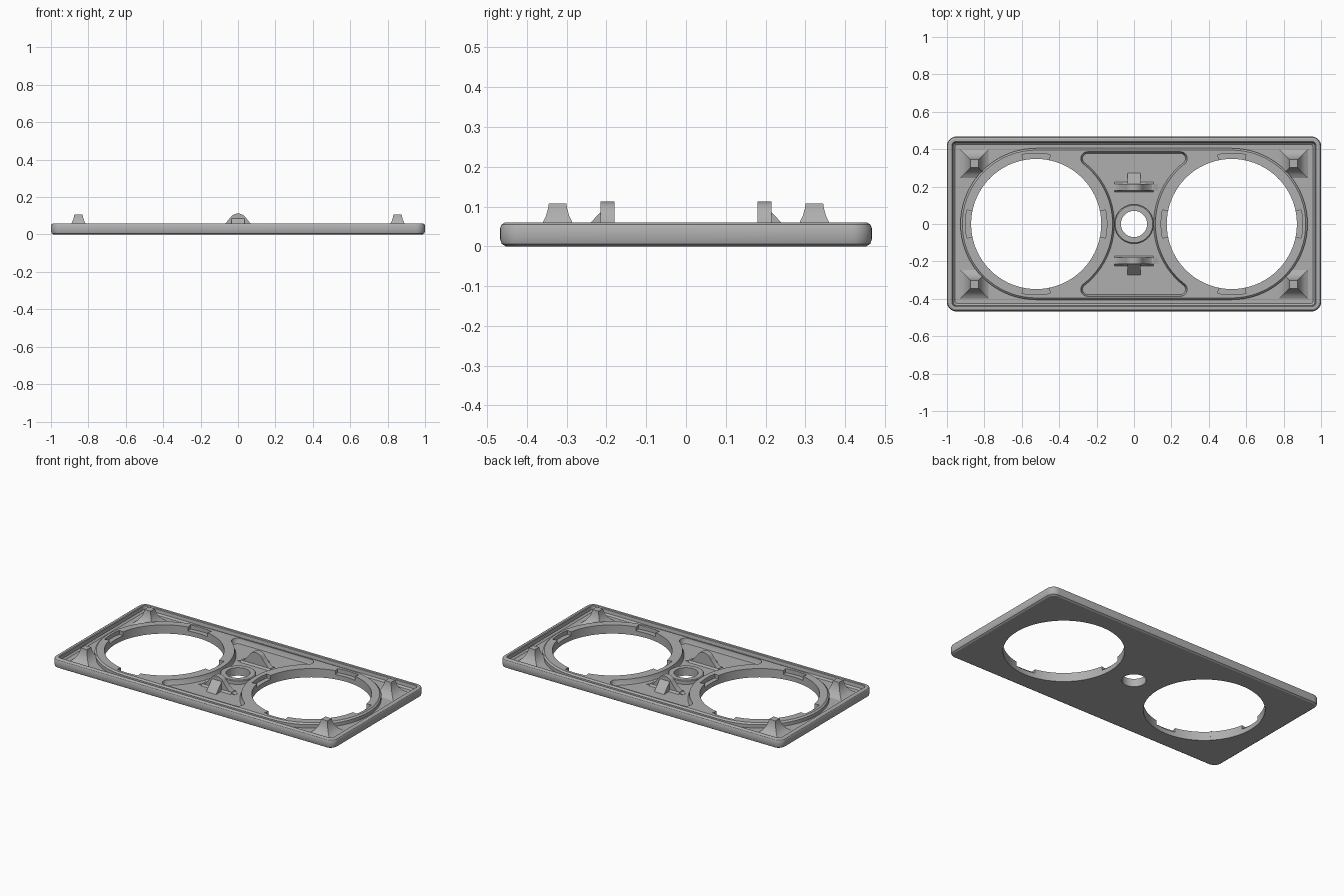
import bpy, bmesh
from math import sin, cos, pi, atan2, sqrt, radians

cube = bpy.data.objects.get("Cube")
if cube:
    bpy.data.objects.remove(cube, do_unlink=True)

# Single grey plastic
grey = bpy.data.materials.new("grey plastic")
grey.use_nodes = True
COLOR = (0.43, 0.43, 0.43, 1)
grey.diffuse_color = COLOR
grey.node_tree.nodes["Principled BSDF"].inputs["Base Color"].default_value = COLOR

HOLE_X, HOLE_R, RING_R = 0.523, 0.348, 0.405
FLOOR, DECK = 0.025, 0.056


def arc(cx, cy, r, a0, a1, n):
    return [(cx + r * cos(a0 + (a1 - a0) * i / n), cy + r * sin(a0 + (a1 - a0) * i / n))
            for i in range(n + 1)]


def circle(r, cx=0, cy=0, n=72):
    return arc(cx, cy, r, 0, 2 * pi, n)[:-1]


def at_z(loop, z):
    return [(x, y, z) for x, y in loop]


def loft(bm, loops):
    """Skin matching loops of 3D points and cap both ends."""
    rings = [[bm.verts.new(p) for p in loop] for loop in loops]
    for a, b in zip(rings, rings[1:]):
        for i in range(len(a)):
            j = (i + 1) % len(a)
            bm.faces.new((a[i], a[j], b[j], b[i]))
    bm.faces.new(rings[0][::-1])
    bm.faces.new(rings[-1])


def make(name, *solids):
    bm = bmesh.new()
    for loops in solids:
        loft(bm, loops)
    bmesh.ops.recalc_face_normals(bm, faces=bm.faces)
    mesh = bpy.data.meshes.new(name)
    bm.to_mesh(mesh)
    bm.free()
    ob = bpy.data.objects.new(name, mesh)
    bpy.context.collection.objects.link(ob)
    mesh.materials.append(grey)
    return ob


def activate(ob):
    bpy.ops.object.select_all(action='DESELECT')
    ob.select_set(True)
    bpy.context.view_layer.objects.active = ob


def cut(ob, cutter):
    mod = ob.modifiers.new("cut", 'BOOLEAN')
    mod.operation, mod.solver, mod.object = 'DIFFERENCE', 'EXACT', cutter
    activate(ob)
    bpy.ops.object.modifier_apply(modifier=mod.name)


def smooth(ob):
    activate(ob)
    bpy.ops.object.shade_smooth_by_angle(angle=radians(30))


def prism(loop, z0, z1):
    return [at_z(loop, z0), at_z(loop, z1)]


# Outline helpers
def rounded_rect(inset):
    r = max(0.05 - inset, 0.012)
    x, y = 1 - inset - r, 0.4675 - inset - r
    pts = []
    for k, (sx, sy) in enumerate([(1, 1), (-1, 1), (-1, -1), (1, -1)]):
        pts += arc(sx * x, sy * y, r, k * pi / 2, (k + 1) * pi / 2, 8)
    return pts


def stadium(r):
    return arc(HOLE_X, 0, r, -pi / 2, pi / 2, 36) + arc(-HOLE_X, 0, r, pi / 2, 1.5 * pi, 36)


def pocket(d):
    """Panel between the two rings, with rounded corners, shrunk by d."""
    top, r, f = 0.39 - d, RING_R + d, 0.04 - d
    cy = top - f
    dx = sqrt((r + f) ** 2 - cy ** 2)
    a = atan2(cy, dx)
    side = arc(HOLE_X, 0, r, pi + a, pi - a, 24)
    corner = arc(HOLE_X - dx, cy, f, -a, pi / 2, 10)
    low = [(x, -y) for x, y in corner[::-1]]
    right = low + side[1:-1] + corner
    return right + [(-x, y) for x, y in right[::-1]]


# Tray with a bevelled outer edge and raised rim
tray = make("tray", [at_z(rounded_rect(i), z) for i, z in [
    (0.014, 0), (0.004, 0.006), (0, 0.018), (0, 0.046), (0.004, 0.055), (0.012, 0.06),
    (0.026, 0.06), (0.03, 0.056), (0.033, 0.035), (0.043, FLOOR)]])

# Raised deck around the openings
deck = make("ring_deck", [at_z(stadium(RING_R), 0.015), at_z(stadium(RING_R), 0.047),
                          at_z(stadium(RING_R - 0.01), DECK)])
boss = make("center_boss", [at_z(circle(0.105), 0.015), at_z(circle(0.105), 0.047),
                            at_z(circle(0.1), 0.051)])

# Pocket cutter with a sloped wall
pocket_cutter = make("pocket_cutter", [at_z(pocket(0.013), FLOOR), at_z(pocket(0.008), 0.035),
                                       at_z(pocket(0.005), 0.05), at_z(pocket(0), 0.07)])
cut(deck, pocket_cutter)

# Through holes
holes = make("hole_cutter", prism(circle(HOLE_R, HOLE_X), -0.1, 0.2),
             prism(circle(HOLE_R, -HOLE_X), -0.1, 0.2), prism(circle(0.07), -0.1, 0.2))
for part in (tray, deck, boss):
    cut(part, holes)

# Four bayonet notches in each ring
notch_solids = []
for sx in (-1, 1):
    for k in range(4):
        a, w = k * pi / 2, 0.2
        loop = (arc(sx * HOLE_X, 0, 0.378, a - w, a + w, 8)
                + arc(sx * HOLE_X, 0, 0.32, a + w, a - w, 8))
        notch_solids.append(prism(loop, 0.03, 0.1))
notches = make("notch_cutter", *notch_solids)
cut(deck, notches)

for helper in (pocket_cutter, holes, notches):
    bpy.data.objects.remove(helper, do_unlink=True)
for part in (tray, deck, boss):
    smooth(part)


# Corner posts with flared feet
def square(cx, cy, h):
    return [(cx + h, cy + h), (cx - h, cy + h), (cx - h, cy - h), (cx + h, cy - h)]


SIDES = {-1: "right", 1: "left"}
ENDS = {-1: "front", 1: "back"}
for sx, side in SIDES.items():
    for sy, end in ENDS.items():
        post = make(f"{end}_{side}_post", [
            at_z(square(sx * 0.853, sy * 0.323, h), z) for h, z in [
                (0.082, 0.022), (0.062, 0.032), (0.048, 0.045), (0.037, 0.06),
                (0.029, 0.077), (0.024, 0.095), (0.022, 0.108)]])
        smooth(post)

# Upright clip tabs, each with a sloped rib on the outer side
half = [(0.13, 0.022), (0.13, 0.026), (0.1, 0.033), (0.08, 0.046), (0.065, 0.062)]
half += arc(0, 0.06, 0.052, radians(25), pi / 2, 10)
tab_outline = half + [(-x, z) for x, z in half[-2::-1]]
rib_outline = [(0.2, 0.022), (0.275, 0.022), (0.215, 0.086), (0.2, 0.086)]
for sy, end in ENDS.items():
    tab = make(f"{end}_tab", [[(x, sy * y, z) for x, z in tab_outline] for y in (0.18, 0.215)])
    smooth(tab)
    make(f"{end}_tab_rib", [[(x, sy * y, z) for y, z in rib_outline] for x in (-0.035, 0.035)])
    # Low foot strip under the tab
    make(f"{end}_tab_foot", [
        [(sx * 0.105, sy * y, z) for y, z in [(0.168, 0.022), (0.227, 0.022),
                                             (0.215, 0.036), (0.18, 0.036)]]
        for sx in (-1, 1)])
